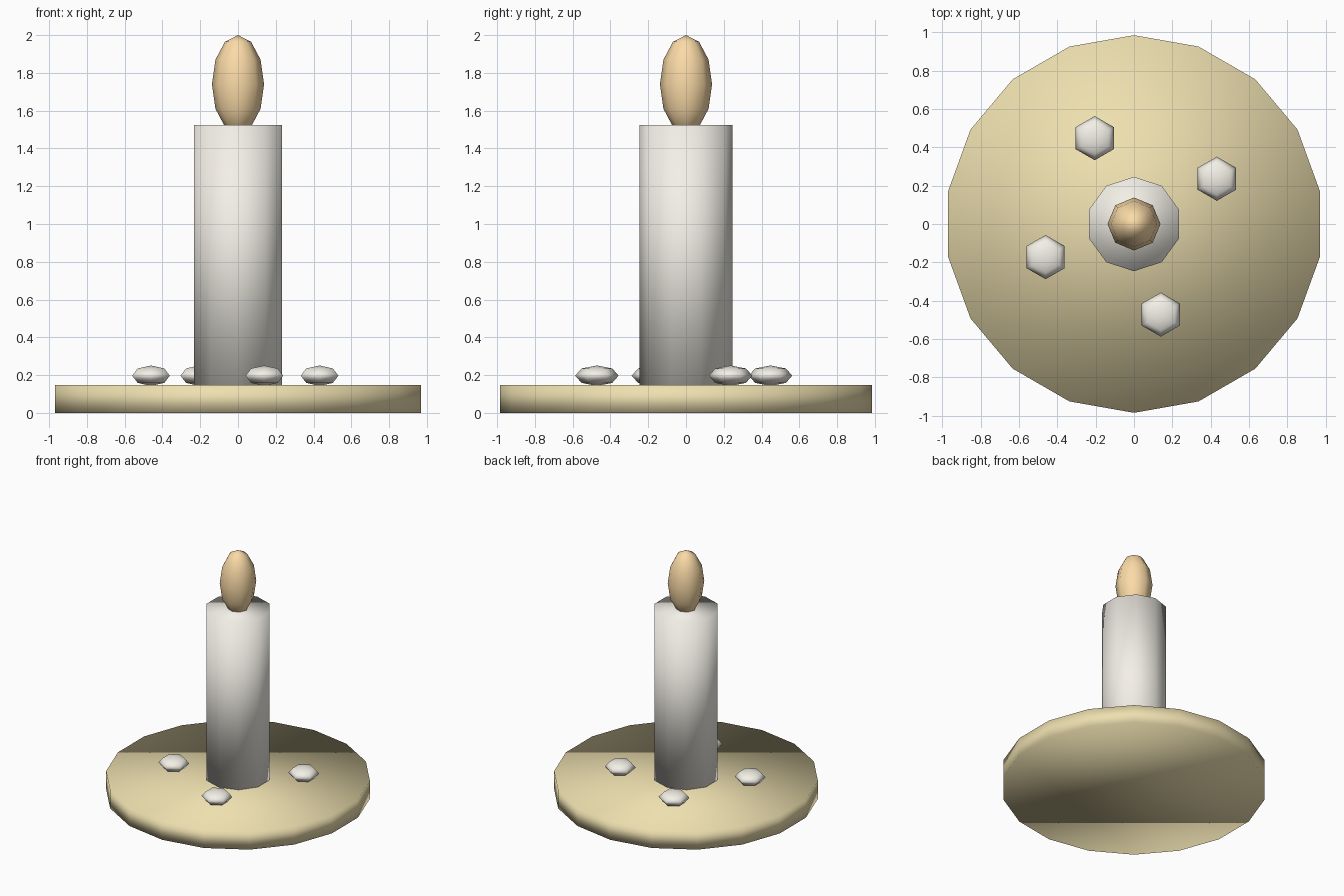
import bpy
from math import sin, cos

if "Cube" in bpy.data.objects:
    bpy.data.objects.remove(bpy.data.objects["Cube"])


def material(name, rgb):
    m = bpy.data.materials.new(name)
    m.diffuse_color = (*rgb, 1)
    m.use_nodes = True
    m.node_tree.nodes["Principled BSDF"].inputs["Base Color"].default_value = m.diffuse_color
    return m


def finish(name, mat):
    ob = bpy.context.object
    ob.name = name
    ob.data.materials.append(mat)
    bpy.ops.object.shade_smooth()
    return ob


def disc(name, sides, radius, z0, z1, mat):
    bpy.ops.mesh.primitive_cylinder_add(vertices=sides, radius=radius, depth=z1 - z0,
                                        location=(0, 0, (z0 + z1) / 2))
    return finish(name, mat)


def blob(name, segments, rings, radius, half_height, loc, mat):
    bpy.ops.mesh.primitive_uv_sphere_add(segments=segments, ring_count=rings,
                                         radius=1, location=loc)
    bpy.context.object.scale = (radius, radius, half_height)
    return finish(name, mat)


brass = material("brass", (0.85, 0.74, 0.43))
wax = material("wax", (0.9, 0.87, 0.8))
fire = material("fire", (0.97, 0.71, 0.39))

# Dish, candle and flame
disc("dish", 18, 0.984, 0, 0.148, brass)
disc("candle", 10, 0.246, 0.148, 1.525, wax)
blob("flame", 8, 6, 0.138, 0.26, (0, 0, 1.74), fire)

# Wax drips lying around the candle
for i in range(4):
    a = 0.5 + 1.5 * i
    blob(f"wax_drip_{i + 1}", 6, 4, 0.115, 0.054,
         (0.492 * cos(a), 0.492 * sin(a), 0.197), wax)
